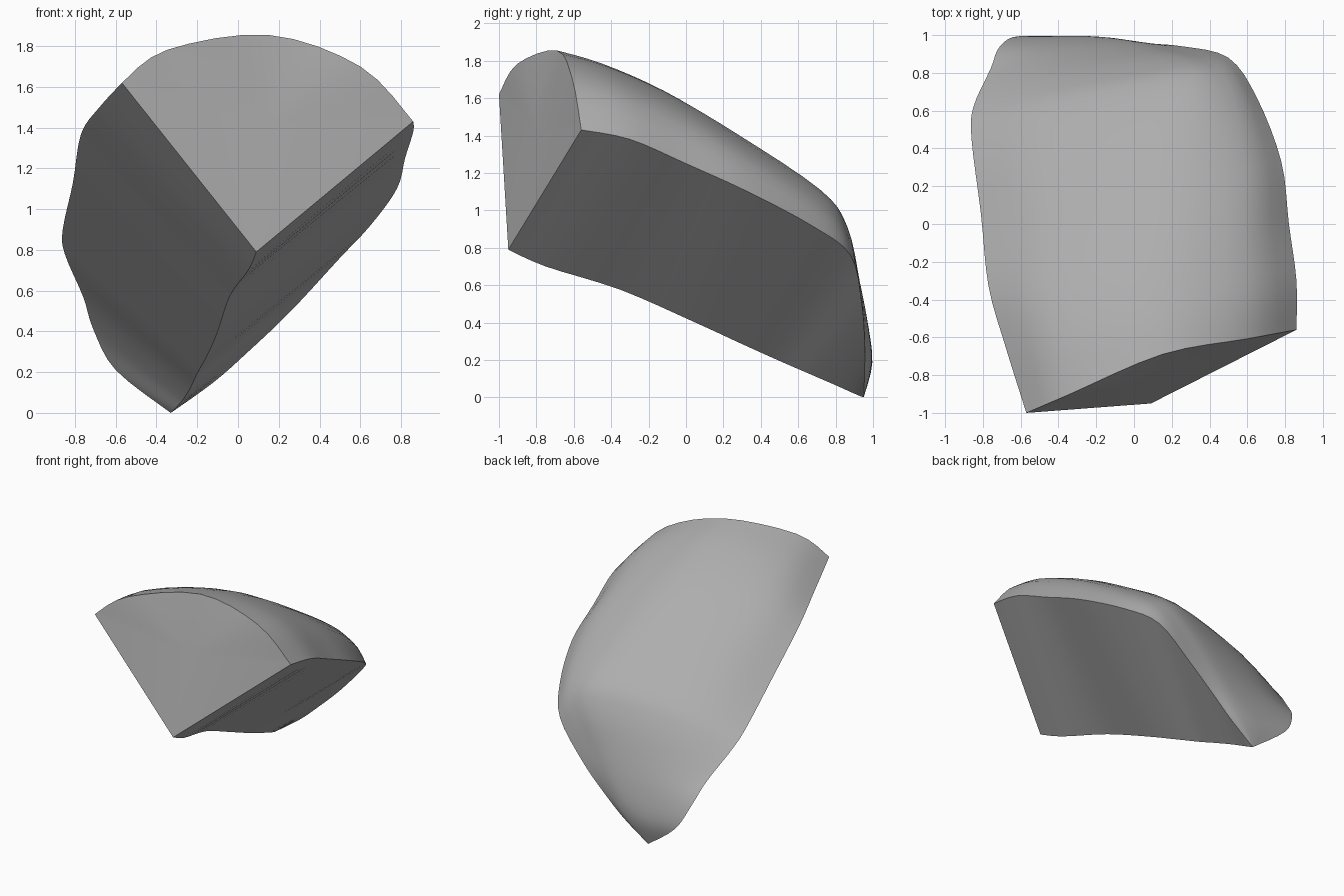
import bpy
import bmesh
import math
from mathutils import Vector

cube = bpy.data.objects.get("Cube")
if cube:
    bpy.data.objects.remove(cube, do_unlink=True)

STEPS = 4  # subdivisions between neighbouring guide points
tip = (-.33, .95, 0)

# Guide curves, all running from the front face to the rear tip
left_rim = [(-.57, -1, 1.62), (-.68, -.65, 1.5), (-.77, -.33, 1.37), (-.81, .05, 1.13),
            (-.86, .45, .9), (-.85, .62, .78), (-.76, .82, .57), (-.71, .94, .41),
            (-.6, .995, .21), tip]
crest = [(.15, -.69, 1.855), (.12, -.45, 1.785), (.12, -.12, 1.64), (.15, .26, 1.415),
         (.21, .71, 1.115), (.18, .85, .92), (0, .925, .62), (-.12, .975, .38),
         (-.3, .995, .18), tip]
right_rim = [(.86, -.56, 1.43), (.86, -.3, 1.38), (.82, 0, 1.25), (.78, .33, 1.1),
             (.65, .67, .92), (.5, .88, .76), (.26, .94, .5), (.05, .955, .3),
             (-.12, .955, .15), tip]
keel = [(.09, -.95, .79), (.05, -.75, .7), (-.04, -.35, .575), (-.1, .05, .4),
        (-.15, .3, .285), (-.2, .5, .195), (-.23, .65, .13), (-.27, .8, .065),
        (-.31, .9, .02), tip]


def spline(points):
    """Smooth curve through every guide point."""
    pts = [Vector(p) for p in points]
    pts = [pts[0]] + pts + [pts[-1]]
    out = []
    for a, b, c, d in zip(pts, pts[1:], pts[2:], pts[3:]):
        for i in range(STEPS):
            t = i / STEPS
            out.append(b + (c - a) * t / 2 + (a * 2 - b * 5 + c * 4 - d) * t * t / 2
                       + (b * 3 - a - c * 3 + d) * t ** 3 / 2)
    return out + [pts[-1]]


def shoulder(side, top, bulge, rear):
    """Rounded point between a rim and the crest."""
    corner = Vector((side.x, side.y + (top.y - side.y) * rear, top.z))
    return ((side + top) / 2).lerp(corner, bulge)


left, top, right, low = map(spline, (left_rim, crest, right_rim, keel))
last = len(top) - 1

bm = bmesh.new()

# Curved outer skin: flatter on the left, fuller on the right towards the rear
skin = []
for i, (l, m, r) in enumerate(zip(left, top, right)):
    rear = i / last
    section = spline([l, shoulder(l, m, .38 - .3 * rear, rear), m,
                      shoulder(r, m, .27 + .3 * rear, rear), r])
    skin.append([bm.verts.new(p) for p in section])
keel_verts = [bm.verts.new(p) for p in low]

# Outer skin plus the two broken undersides, joined row to row
rows = [row + [k] for row, k in zip(skin, keel_verts)]
for a, b in zip(rows, rows[1:]):
    for j in range(len(a)):
        n = (j + 1) % len(a)
        bm.faces.new((a[j], a[n], b[n], b[j]))

# Flat front face, fanned from its middle
front = bm.faces.new(rows[0])
bmesh.ops.poke(bm, faces=[front])

bmesh.ops.remove_doubles(bm, verts=bm.verts, dist=.0005)
bmesh.ops.recalc_face_normals(bm, faces=bm.faces)

mesh = bpy.data.meshes.new("rock_chunk")
bm.to_mesh(mesh)
bm.free()

# Plain grey stone
colour = (.42, .42, .42, 1)
stone = bpy.data.materials.new("stone grey")
stone.use_nodes = True
stone.diffuse_color = colour
shader = next(n for n in stone.node_tree.nodes if n.type == 'BSDF_PRINCIPLED')
shader.inputs["Base Color"].default_value = colour
mesh.materials.append(stone)

rock = bpy.data.objects.new("rock_chunk", mesh)
bpy.context.collection.objects.link(rock)
bpy.ops.object.select_all(action='DESELECT')
rock.select_set(True)
bpy.context.view_layer.objects.active = rock
bpy.ops.object.shade_smooth_by_angle(angle=math.radians(30))
